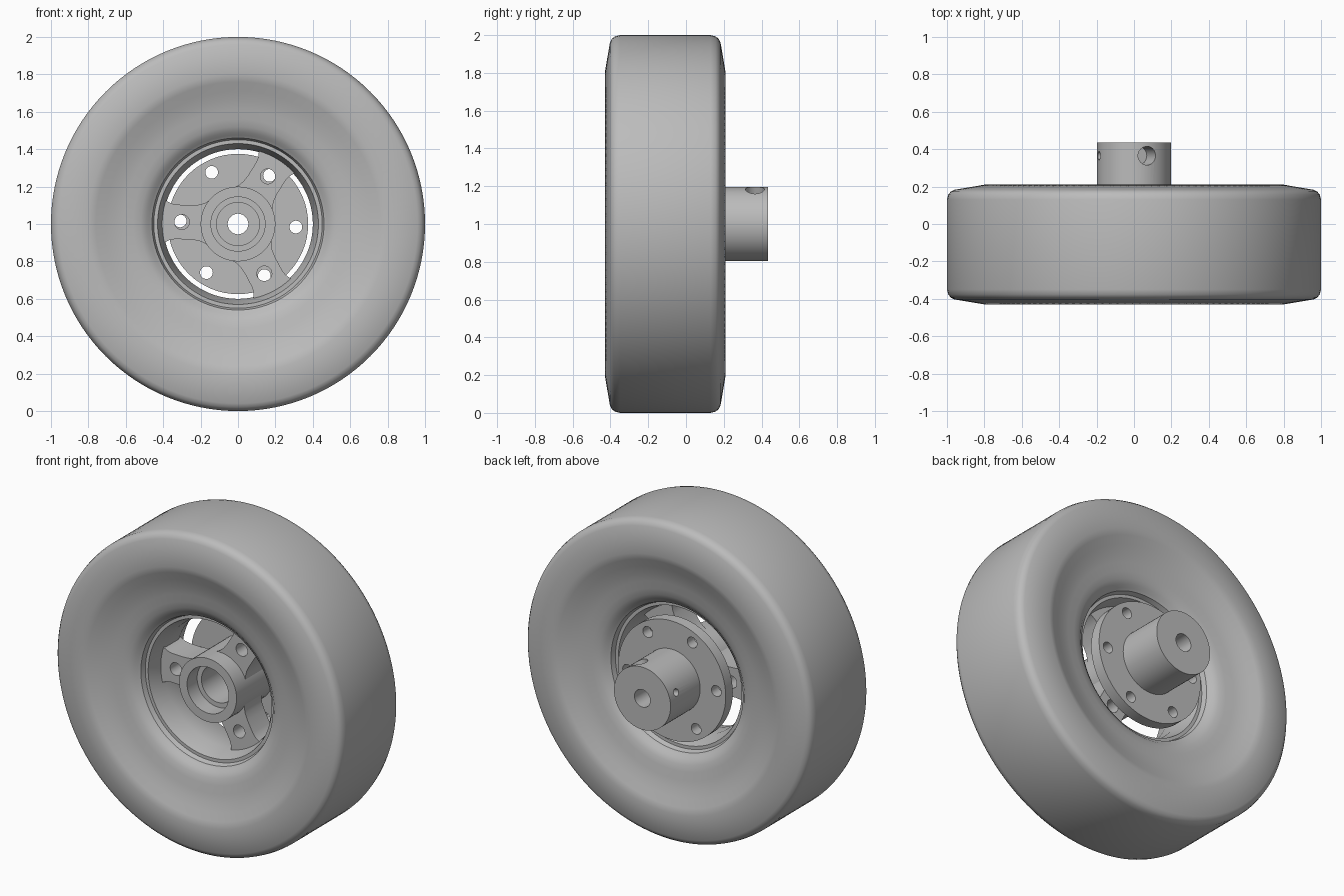
import bpy, bmesh, math
from mathutils import Matrix, Vector

cube = bpy.data.objects.get("Cube")
if cube:
    bpy.data.objects.remove(cube, do_unlink=True)

MID = -0.11                      # mid plane of the wheel along y
AXLE = Vector((0, 0, 1))         # axle centre
HOLE_ANGLE = -3                  # bolt circle offset in degrees

grey = bpy.data.materials.new("plain_grey")
grey.use_nodes = True
colour = (0.5, 0.5, 0.5, 1)
grey.diffuse_color = colour
grey.node_tree.nodes["Principled BSDF"].inputs["Base Color"].default_value = colour


def make_object(name, bm):
    bmesh.ops.recalc_face_normals(bm, faces=bm.faces)
    mesh = bpy.data.meshes.new(name)
    bm.to_mesh(mesh)
    bm.free()
    mesh.materials.append(grey)
    obj = bpy.data.objects.new(name, mesh)
    bpy.context.collection.objects.link(obj)
    return obj


def select_only(obj):
    bpy.ops.object.select_all(action='DESELECT')
    obj.select_set(True)
    bpy.context.view_layer.objects.active = obj


def lathe(name, profile, steps):
    """Closed (radius, y) profile turned around the axle."""
    bm = bmesh.new()
    rings = []
    for i in range(steps):
        a = math.tau * i / steps
        rings.append([bm.verts.new((r * math.cos(a), y, 1 + r * math.sin(a)))
                      for r, y in profile])
    n = len(profile)
    for i in range(steps):
        p, q = rings[i], rings[(i + 1) % steps]
        for j in range(n):
            k = (j + 1) % n
            bm.faces.new((p[j], p[k], q[k], q[j]))
    return make_object(name, bm)


def add_cylinder(bm, centre, direction, radius, length):
    turn = Vector((0, 0, 1)).rotation_difference(direction).to_matrix().to_4x4()
    bmesh.ops.create_cone(bm, cap_ends=True, segments=32, radius1=radius,
                          radius2=radius, depth=length,
                          matrix=Matrix.Translation(centre) @ turn)


def radial(degrees):
    a = math.radians(degrees)
    return Vector((math.cos(a), 0, math.sin(a)))


def cut(obj, bm):
    cutter = make_object("cutter", bm)
    cutter.hide_render = True
    mod = obj.modifiers.new("holes", 'BOOLEAN')
    mod.operation = 'DIFFERENCE'
    mod.solver = 'EXACT'
    mod.object = cutter
    select_only(obj)
    bpy.ops.object.modifier_apply(modifier=mod.name)
    bpy.data.objects.remove(cutter, do_unlink=True)


def smooth(obj, degrees=30):
    select_only(obj)
    bpy.ops.object.shade_smooth_by_angle(angle=math.radians(degrees))


# Tyre with dished sides and a slightly tapered inner barrel
half = [(0.40, -0.06), (0.43, -0.17), (0.45, -0.17), (0.46, -0.20),
        (0.475, -0.21), (0.49, -0.225), (0.52, -0.24), (0.56, -0.25),
        (0.61, -0.258), (0.66, -0.27), (0.71, -0.287), (0.76, -0.306),
        (0.80, -0.32), (0.96, -0.293), (0.98, -0.283), (0.993, -0.267),
        (1.0, -0.24)]
profile = [(r, MID + y) for r, y in half] + [(r, MID - y) for r, y in reversed(half)]
smooth(lathe("tyre", profile, 128))

# Central boss with a stepped bearing seat
boss = lathe("boss", [(0.20, -0.30), (0.20, 0.07), (0.115, 0.07),
                      (0.115, -0.20), (0.145, -0.20), (0.145, -0.30)], 48)
smooth(boss)

# Three flared spokes, each with a bolt hole
edge = [(0.15, 0.125), (0.18, 0.106), (0.21, 0.096), (0.25, 0.092),
        (0.33, 0.092), (0.36, 0.097), (0.39, 0.112), (0.42, 0.135)]
outline = edge + [(r, -w) for r, w in reversed(edge)]
for number, angle in enumerate((178, 58, -62), 1):
    out = radial(angle)
    side = radial(angle + 90)
    bm = bmesh.new()
    face = bm.faces.new([bm.verts.new(AXLE + out * r + side * w + Vector((0, -0.19, 0)))
                         for r, w in outline])
    grown = bmesh.ops.extrude_face_region(bm, geom=[face])
    bmesh.ops.translate(bm, vec=(0, 0.17, 0),
                        verts=[v for v in grown["geom"] if isinstance(v, bmesh.types.BMVert)])
    spoke = make_object(f"spoke_{number}", bm)
    holes = bmesh.new()
    add_cylinder(holes, AXLE + out * 0.30 + Vector((0, MID, 0)), Vector((0, 1, 0)), 0.04, 0.6)
    cut(spoke, holes)
    smooth(spoke)

# Shaft coupling: flange, sleeve and axle bore
coupling = lathe("shaft_coupling", [(0.375, 0.07), (0.375, 0.14), (0.197, 0.14),
                                    (0.197, 0.435), (0.055, 0.435), (0.055, 0.07)], 64)
holes = bmesh.new()
for i in range(6):
    add_cylinder(holes, AXLE + radial(60 * i + HOLE_ANGLE) * 0.31 + Vector((0, 0.1, 0)),
                 Vector((0, 1, 0)), 0.034, 0.4)
# Set screw holes
for angle, radius in ((69, 0.05), (162, 0.022)):
    out = radial(angle)
    add_cylinder(holes, AXLE + out * 0.18 + Vector((0, 0.365, 0)), out, radius, 0.24)
cut(coupling, holes)
smooth(coupling)
